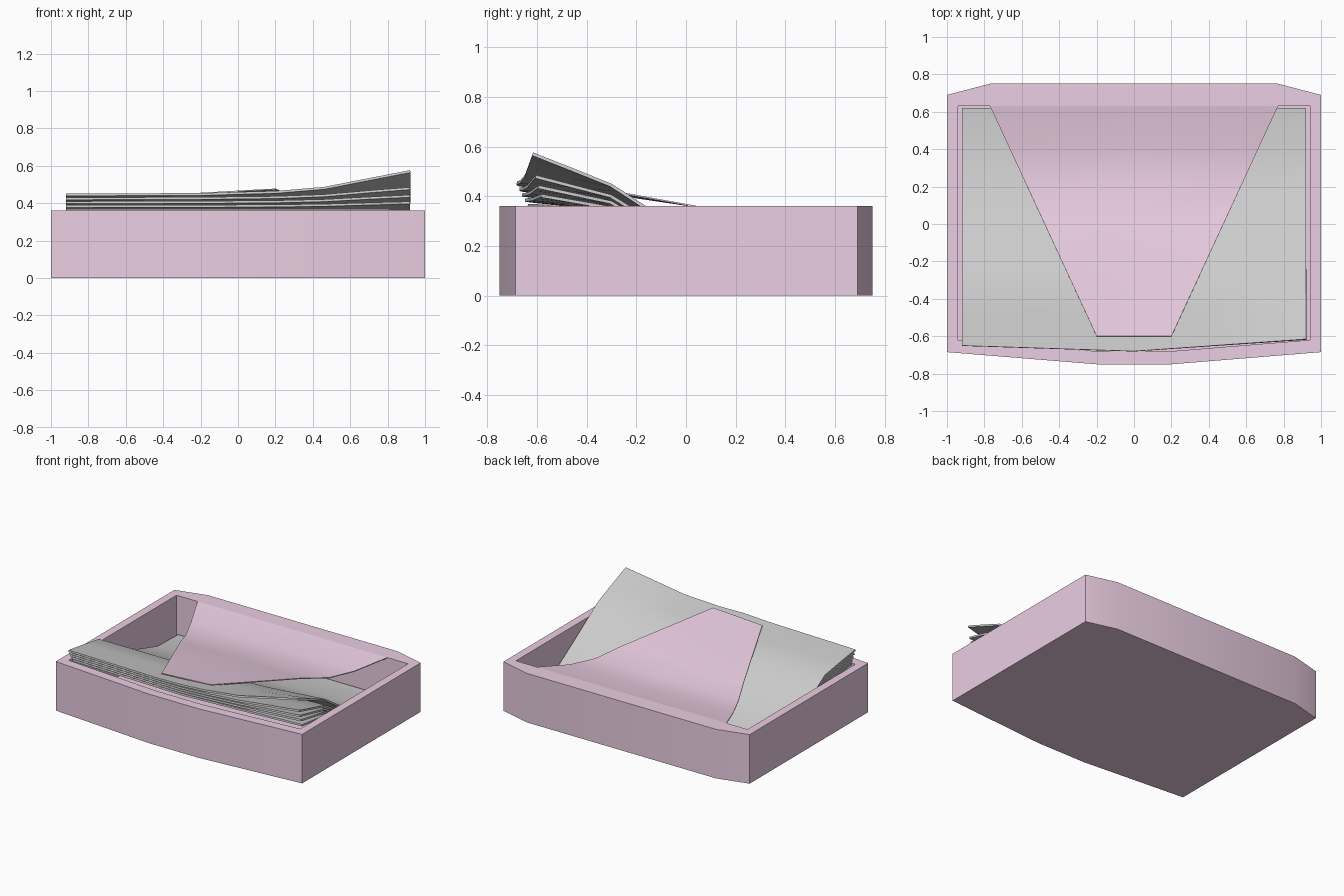
import bpy, math

if "Cube" in bpy.data.objects:
    bpy.data.objects.remove(bpy.data.objects["Cube"])

pink = bpy.data.materials.new("pink_plastic")
pink.diffuse_color = (0.83, 0.62, 0.77, 1)
pink.use_nodes = True
pink.node_tree.nodes["Principled BSDF"].inputs["Base Color"].default_value = pink.diffuse_color


def make(name, verts, faces, mat=None, thickness=0):
    mesh = bpy.data.meshes.new(name)
    mesh.from_pydata(verts, [], faces)
    obj = bpy.data.objects.new(name, mesh)
    bpy.context.collection.objects.link(obj)
    if mat:
        mesh.materials.append(mat)
    if thickness:
        mod = obj.modifiers.new("thickness", 'SOLIDIFY')
        mod.thickness = thickness
        mod.offset = -1
    bpy.ops.object.select_all(action='DESELECT')
    obj.select_set(True)
    bpy.context.view_layer.objects.active = obj
    if thickness:
        bpy.ops.object.modifier_apply(modifier="thickness")
    bpy.ops.object.shade_smooth_by_angle(angle=math.radians(35))
    return obj


def lerp(table, v):
    """Piecewise linear lookup in a list of (key, value) pairs."""
    for (a, fa), (b, fb) in zip(table, table[1:]):
        if v <= b:
            return fa + (fb - fa) * (v - a) / (b - a)
    return table[-1][1]


def grid_faces(rows, cols):
    return [(r * cols + c, r * cols + c + 1, (r + 1) * cols + c + 1, (r + 1) * cols + c)
            for r in range(rows - 1) for c in range(cols - 1)]


def mirrored(half):
    return half + [(-x, y) for x, y in reversed(half)]


# Tray: outer wall, rim, inner wall and floor
outer = mirrored([(0.2, -0.75), (1, -0.685), (1, 0.69), (0.77, 0.75)])
inner = mirrored([(0.2, -0.68), (0.94, -0.62), (0.94, 0.63), (0.77, 0.63)])
n = len(outer)
rings = [(outer, 0), (outer, 0.36), (inner, 0.36), (inner, 0.02)]
verts = [(x, y, z) for ring, z in rings for x, y in ring]
faces = [(k * n + i, k * n + (i + 1) % n, (k + 1) * n + (i + 1) % n, (k + 1) * n + i)
         for k in range(3) for i in range(n)]
faces += [tuple(reversed(range(n))), tuple(range(3 * n, 4 * n))]
make("tray", verts, faces, pink)

# Paper sheets: sagging stack, right front corner curls up
height = [(-0.7, 0.455), (-0.62, 0.45), (-0.3, 0.40), (0, 0.22), (0.16, 0.15), (0.38, 0.087), (0.63, 0.08)]
curl_x = [(-0.92, 0), (-0.2, 0), (0.2, 0.012), (0.46, 0.035), (0.92, 0.127)]
curl_y = [(-0.7, 1), (-0.61, 1), (-0.3, 0.4), (0, 0.28), (0.2, 0), (0.63, 0)]
front = [(-0.92, -0.65), (0, -0.68), (0.92, -0.615)]
xs = [-0.92, -0.46, -0.2, 0, 0.2, 0.46, 0.7, 0.92]
ys = [-0.65, -0.46, -0.3, -0.15, 0, 0.16, 0.38, 0.62]
for i, lift in enumerate([1, 0.46, 0.31, 0.2, 0.03]):
    gap = [(-0.7, 0.021 * i), (0, 0.014 * i), (0.63, 0.011 * i)]
    verts = []
    for r, y in enumerate(ys):
        for x in xs:
            yy = lerp(front, x) + 0.011 * i if r == 0 else y
            z = lerp(height, yy) - lerp(gap, yy) + lift * lerp(curl_x, x) * lerp(curl_y, yy)
            verts.append((x, yy, z))
    make(f"paper_sheet_{i + 1}", verts, grid_faces(len(ys), len(xs)), None, 0.013)

# Retaining flap: tapered tongue running forward from the back rim
profile = [(-0.6, 0.467), (-0.3, 0.418), (0.04, 0.362), (0.22, 0.318), (0.4, 0.32), (0.63, 0.36)]
verts = []
for y, z in profile:
    t = (y + 0.6) / 1.23
    for s in (-1, 0, 1):
        verts.append((s * (0.2 + 0.57 * t), y, z + s * 0.011 * max(0, 1 - 2 * t)))
make("retaining_flap", verts, grid_faces(len(profile), 3), pink, 0.006)
